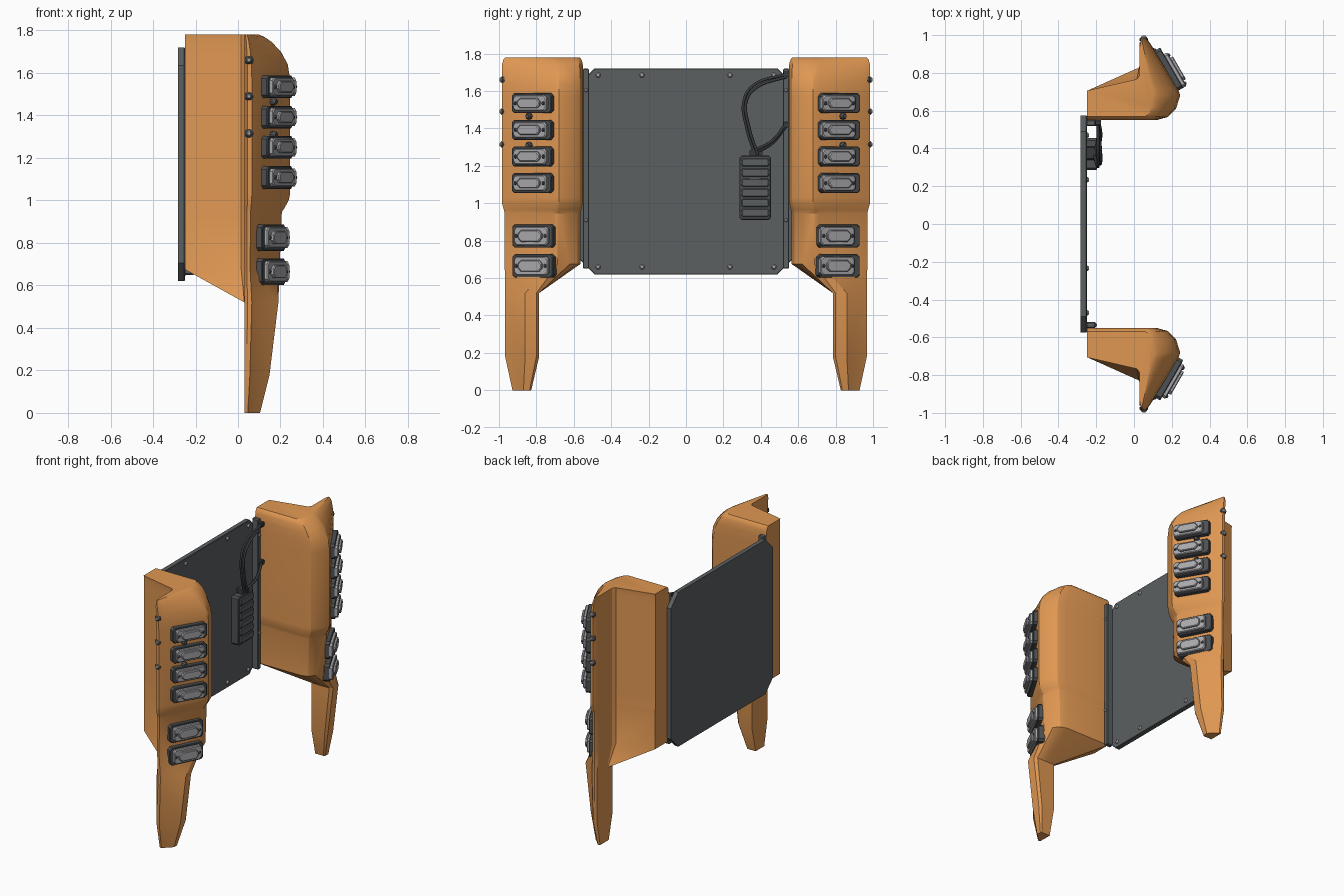
import bpy, bmesh
from math import sin, cos, pi, radians
from mathutils import Matrix, Vector

cube = bpy.data.objects.get("Cube")
if cube:
    bpy.data.objects.remove(cube, do_unlink=True)


def material(name, r, g, b):
    m = bpy.data.materials.new(name)
    m.use_nodes = True
    m.diffuse_color = (r, g, b, 1)
    bsdf = next(n for n in m.node_tree.nodes if n.type == 'BSDF_PRINCIPLED')
    bsdf.inputs["Base Color"].default_value = (r, g, b, 1)
    return m


orange = material("orange plastic", 0.74, 0.31, 0.085)
panel_grey = material("panel grey", 0.105, 0.115, 0.12)
dark_grey = material("dark grey", 0.075, 0.08, 0.085)
light_grey = material("light grey", 0.40, 0.40, 0.42)
black = material("cable black", 0.04, 0.042, 0.045)


def finish(name, bm, mat, angle=30):
    bmesh.ops.remove_doubles(bm, verts=bm.verts, dist=0.0005)
    bmesh.ops.recalc_face_normals(bm, faces=bm.faces)
    mesh = bpy.data.meshes.new(name)
    bm.to_mesh(mesh)
    bm.free()
    mesh.materials.append(mat)
    ob = bpy.data.objects.new(name, mesh)
    bpy.context.scene.collection.objects.link(ob)
    bpy.ops.object.select_all(action='DESELECT')
    ob.select_set(True)
    bpy.context.view_layer.objects.active = ob
    bpy.ops.object.shade_smooth_by_angle(angle=radians(angle))
    return ob


def loft(name, rings, mat, angle=30):
    bm = bmesh.new()
    rows = [[bm.verts.new(p) for p in ring] for ring in rings]
    n = len(rows[0])
    for low, high in zip(rows, rows[1:]):
        for i in range(n):
            j = (i + 1) % n
            bm.faces.new((low[i], low[j], high[j], high[i]))
    bm.faces.new(rows[0][::-1])
    bm.faces.new(rows[-1])
    return finish(name, bm, mat, angle)


def frame(x, y, z, angle=0, side=1):
    """Local x runs sideways, local y runs up, local z leaves the surface."""
    n = Vector((cos(angle), side * sin(angle), 0))
    up = Vector((0, 0, 1))
    m = Matrix((up.cross(n), up, n)).transposed().to_4x4()
    m.translation = (x, y, z)
    return m


def plate(name, m, w, h, near, far, cut, mat, bevel=0.0, shift=0.0):
    """Chamfered rectangle with an optional narrowed front rim."""
    def outline(inset, d):
        a, b, c = w / 2 - inset, h / 2 - inset, cut
        pts = [(a - c, -b), (a, -b + c), (a, b - c), (a - c, b),
               (c - a, b), (-a, b - c), (-a, c - b), (c - a, -b)]
        return [m @ Vector((px + shift, py, d)) for px, py in pts]
    rings = [outline(0, near), outline(0, far - bevel)]
    if bevel:
        rings.append(outline(bevel, far))
    return loft(name, rings, mat)


def screw(name, m, r, near, far, mat, px=0.0):
    def circle(radius, d):
        return [m @ Vector((px + radius * cos(k * pi / 5), radius * sin(k * pi / 5), d))
                for k in range(10)]
    return loft(name, [circle(r, near), circle(r, (near + far) / 2), circle(r * 0.6, far)], mat)


# Matching sections of the body and the leg, point for point
BODY = [(-.25, .55), (.12, .55), (.18, .567), (.222, .61), (.245, .68), (.235, .71),
        (.09, .95), (.065, .985), (.045, .985), (.03, .95), (.03, .79), (.015, .767), (-.25, .70)]
LEG = [(.03, .785), (.10, .785), (.14, .785), (.17, .785), (.19, .80), (.19, .86),
       (.075, .955), (.065, .967), (.045, .967), (.03, .96), (.03, .845), (.03, .84), (.03, .83)]


def ring(section, z, fx, fy, mid, side):
    return [(.03 + (x - .03) * fx if x > .03 else x, side * (mid + (y - mid) * fy), z)
            for x, y in section]


LEG_LEVELS = [(0, .46, .55), (.18, .74, 1), (.52, 1, 1)]
BODY_LEVELS = [(.675, .77, .93), (.945, .82, .93), (.965, .88, .95), (1.0, .97, .995), (1.03, 1, 1),
               (1.57, 1, 1), (1.64, .95, 1), (1.70, .80, 1), (1.745, .6, .99),
               (1.768, .45, .96), (1.78, .33, .91)]


def connector(label, m, h, shift):
    plate(label + "_base", m, .245, h, -.02, .025, .015, dark_grey, .004)
    plate(label + "_body", m, .205, h * .8, .02, .045, .014, light_grey, .005, shift)
    plate(label + "_socket", m, .14, h * .5, .04, .06, .018, light_grey, .004, shift)
    for k in (-1, 1):
        screw(label + "_screw", m, .010, .04, .052, dark_grey, shift + k * .086)


for side, label in ((-1, "right"), (1, "left")):
    rings = [ring(LEG, z, fx, fy, .88, side) for z, fx, fy in LEG_LEVELS]
    rings += [ring(BODY, z, fx, fy, .765, side) for z, fx, fy in BODY_LEVELS]
    loft(label + "_side_shell", rings, orange, 28)

    # Sockets on the slanted face
    shift = -.02 if side > 0 else 0
    for z in (1.535, 1.392, 1.25, 1.108):
        connector(label + "_upper_connector", frame(.178, side * .815, z, radians(30), side), .107, shift)
    for z in (.825, .665):
        connector(label + "_lower_connector", frame(.148, side * .81, z, radians(27), side), .125, shift)
    for z in (1.465, 1.31):
        screw(label + "_face_screw", frame(.165, side * .84, z, radians(30), side), .018, -.01, .02, dark_grey)

    # Bolts along the outer edge
    for z in (1.66, 1.49, 1.315):
        m = frame(.052, side * .98, z, pi / 2, side)
        screw(label + "_edge_bolt", m, .022, -.01, .012, dark_grey)
        screw(label + "_edge_bolt_core", m, .012, .005, .018, light_grey)

    # Bracket joining the panel and the shell
    plate(label + "_bracket", frame(-.25, side * .535, 1.185), .034, 1.07, 0, .045, .006, panel_grey, .004)
    for z in (1.605, .91):
        screw(label + "_bracket_screw", frame(-.205, side * .535, z), .010, -.002, .008, light_grey)

# Back panel
plate("back_panel", frame(-.283, 0, 1.17), 1.15, 1.10, 0, .033, .085, panel_grey, .003)
for y in (-.47, -.235, .235, .47):
    for z in (1.685, .66):
        screw("panel_screw", frame(-.25, y, z), .014, -.004, .012, light_grey)

# Ribbed box on the panel
box = frame(-.25, .37, 1.083)
plate("cable_box", box, .17, .345, 0, .055, .012, dark_grey, .005)
for k in range(6):
    rib = frame(-.25, .37, 1.083 + (k - 2.5) * .054)
    plate("cable_box_rib", rib, .145, .043, .05, .068, .006, panel_grey, .004)
plate("cable_plug", frame(-.25, .375, 1.27), .07, .035, 0, .05, .006, black)


# Paired cables
def cable(name, points):
    curve = bpy.data.curves.new(name, 'CURVE')
    curve.dimensions = '3D'
    curve.bevel_depth = .008
    curve.bevel_resolution = 2
    curve.resolution_u = 8
    spline = curve.splines.new('BEZIER')
    spline.bezier_points.add(len(points) - 1)
    for bp, p in zip(spline.bezier_points, points):
        bp.co = p
        bp.handle_left_type = bp.handle_right_type = 'AUTO'
    curve.materials.append(black)
    bpy.context.scene.collection.objects.link(bpy.data.objects.new(name, curve))


for k in (0, 1):
    d = k * .014
    cable("long_cable", [(-.21 + d, .37 + d, 1.26), (-.20 + d, .325 + d, 1.40), (-.19 + d, .31 + d, 1.55),
                         (-.19 + d, .36 + d, 1.63 - d), (-.19, .535, 1.69 - d)])
    cable("short_cable", [(-.21 + d, .37, 1.27 + d), (-.19 + d, .46, 1.32 + d), (-.185, .54, 1.42 + d)])
for z in (1.69, 1.42):
    plate("cable_end", frame(-.21, .535, z), .03, .03, 0, .035, .006, black)
